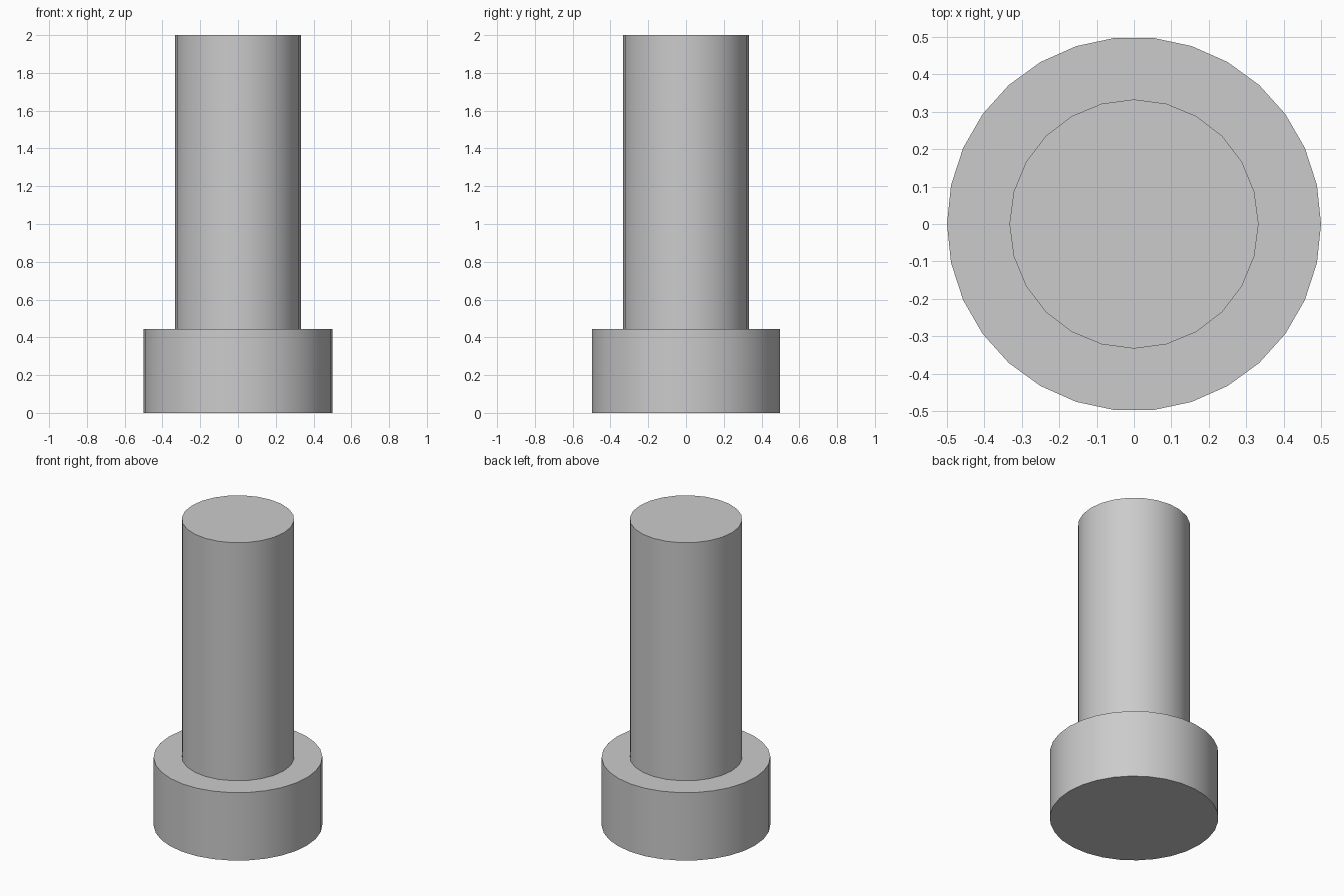
import bpy, bmesh
from math import cos, sin, tau, radians

cube = bpy.data.objects.get("Cube")
if cube:
    bpy.data.objects.remove(cube, do_unlink=True)

BASE_R, TUBE_R, BORE_R = 0.5, 0.333, 0.222
BASE_TOP, TOP = 0.444, 2.0

grey = bpy.data.materials.new("plain grey")
grey.use_nodes = True
colour = (0.6, 0.6, 0.6, 1)
grey.diffuse_color = colour
grey.node_tree.nodes["Principled BSDF"].inputs["Base Color"].default_value = colour


def ring(bm, radius, sides, z):
    """Closed loop of vertices, the first one on +x."""
    vs = [bm.verts.new((radius * cos(tau * i / sides), radius * sin(tau * i / sides), z))
          for i in range(sides)]
    return vs, [bm.edges.new((vs[i], vs[(i + 1) % sides])) for i in range(sides)]


def wall(bm, radius, sides, z0, z1):
    """Upright round wall; returns its lower and upper loops."""
    low, high = ring(bm, radius, sides, z0), ring(bm, radius, sides, z1)
    for i in range(sides):
        j = (i + 1) % sides
        bm.faces.new((low[0][i], low[0][j], high[0][j], high[0][i]))
    return low, high


def finish(bm, name):
    bmesh.ops.recalc_face_normals(bm, faces=bm.faces)
    mesh = bpy.data.meshes.new(name)
    bm.to_mesh(mesh)
    bm.free()
    mesh.materials.append(grey)
    ob = bpy.data.objects.new(name, mesh)
    bpy.context.collection.objects.link(ob)
    bpy.ops.object.select_all(action='DESELECT')
    ob.select_set(True)
    bpy.context.view_layer.objects.active = ob
    bpy.ops.object.shade_smooth_by_angle(angle=radians(30))


# Wide base, whose top also closes the bore
bm = bmesh.new()
low, high = wall(bm, BASE_R, 30, 0, BASE_TOP)
bm.faces.new(low[0])
bm.faces.new(high[0])
finish(bm, "base_flange")

# Hollow tube with a flat rim
bm = bmesh.new()
outer = wall(bm, TUBE_R, 24, BASE_TOP, TOP)[1]
inner = wall(bm, BORE_R, 20, BASE_TOP, TOP)[1]
bmesh.ops.bridge_loops(bm, edges=outer[1] + inner[1])
finish(bm, "hollow_tube")
